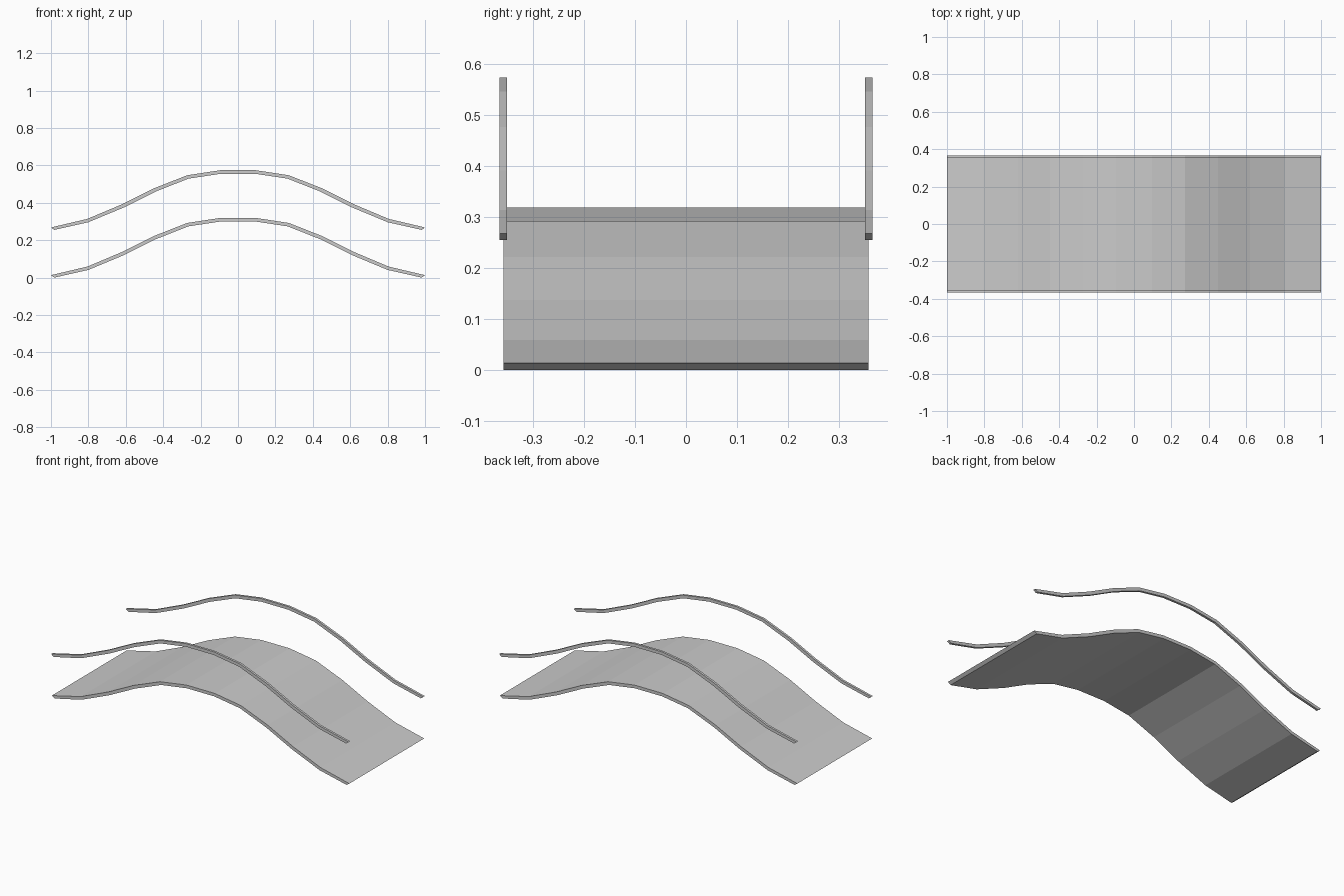
import bpy, bmesh

if "Cube" in bpy.data.objects:
    bpy.data.objects.remove(bpy.data.objects["Cube"])

# Right half of the arched side profile (x, z), mirrored to a full outline
TOP = [(0.095, 0.319), (0.272, 0.292), (0.45, 0.222), (0.62, 0.137), (0.805, 0.059), (1.0, 0.013)]
BOTTOM = [(0.092, 0.300), (0.265, 0.274), (0.44, 0.205), (0.61, 0.120), (0.80, 0.041), (0.982, 0.0)]


def arch_strip(name, y0, y1, lift=0.0):
    """Sweep the thin arch profile across y from y0 to y1."""
    top = [(-x, z) for x, z in reversed(TOP)] + TOP
    bottom = [(-x, z) for x, z in reversed(BOTTOM)] + BOTTOM
    bm = bmesh.new()
    rings = []
    for (xt, zt), (xb, zb) in zip(top, bottom):
        rings.append([bm.verts.new(p) for p in (
            (xt, y0, zt + lift), (xt, y1, zt + lift),
            (xb, y1, zb + lift), (xb, y0, zb + lift))])
    for a, b in zip(rings, rings[1:]):
        for i in range(4):
            j = (i + 1) % 4
            bm.faces.new((a[i], a[j], b[j], b[i]))
    bm.faces.new(rings[0])
    bm.faces.new(rings[-1])
    bmesh.ops.recalc_face_normals(bm, faces=bm.faces)
    mesh = bpy.data.meshes.new(name)
    bm.to_mesh(mesh)
    bm.free()
    obj = bpy.data.objects.new(name, mesh)
    bpy.context.collection.objects.link(obj)
    return obj


# Walkway
arch_strip("bridge_deck", -0.359, 0.359)

# Handrails floating above each edge
for name, side in (("front_handrail", -1), ("back_handrail", 1)):
    arch_strip(name, side * 0.359 - 0.007, side * 0.359 + 0.007, 0.255)
